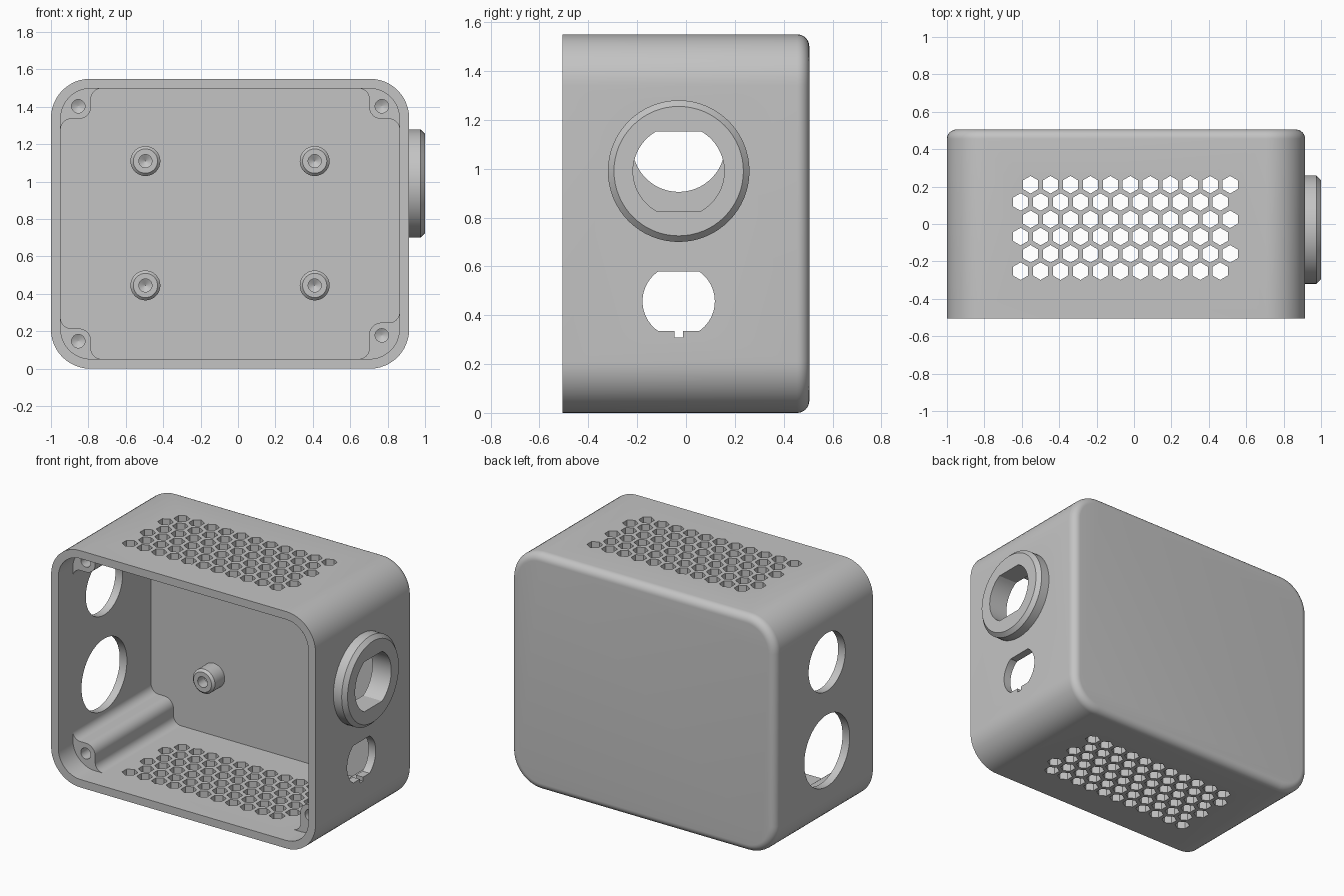
import bpy, bmesh
from math import sin, cos, pi, asin
from mathutils import Vector

if "Cube" in bpy.data.objects:
    bpy.data.objects.remove(bpy.data.objects["Cube"], do_unlink=True)

grey = bpy.data.materials.new("plain_grey")
grey.use_nodes = True
grey.diffuse_color = (0.55, 0.55, 0.55, 1)
for node in grey.node_tree.nodes:
    if node.type == 'BSDF_PRINCIPLED':
        node.inputs["Base Color"].default_value = (0.55, 0.55, 0.55, 1)


def place(axis, t, points):
    """Lift 2D points to 3D at distance t along an axis."""
    order = {'x': lambda u, v: (t, u, v), 'y': lambda u, v: (u, t, v), 'z': lambda u, v: (u, v, t)}
    return [order[axis](u, v) for u, v in points]


def solid(name, stacks):
    """Closed bodies, each lofted through a stack of equal rings."""
    bm = bmesh.new()
    for stack in stacks:
        rings = [[bm.verts.new(p) for p in ring] for ring in stack]
        n = len(rings[0])
        for a, b in zip(rings, rings[1:]):
            for i in range(n):
                j = (i + 1) % n
                bm.faces.new((a[i], a[j], b[j], b[i]))
        bm.faces.new(rings[0][::-1])
        bm.faces.new(rings[-1])
    bmesh.ops.recalc_face_normals(bm, faces=bm.faces)
    mesh = bpy.data.meshes.new(name)
    bm.to_mesh(mesh)
    bm.free()
    mesh.materials.append(grey)
    obj = bpy.data.objects.new(name, mesh)
    bpy.context.collection.objects.link(obj)
    return obj


def prism(name, axis, points, start, end):
    return solid(name, [[place(axis, start, points), place(axis, end, points)]])


def circle(u, v, r, n=64):
    return [(u + r * cos(2 * pi * i / n), v + r * sin(2 * pi * i / n)) for i in range(n)]


def lathe(name, axis, u, v, profile, n=48):
    return solid(name, [[place(axis, t, circle(u, v, r, n)) for r, t in profile]])


def rounded(corners, n=12):
    """Right-angled outline with a radius at each corner."""
    out = []
    for i, (x, y, r) in enumerate(corners):
        p = Vector((x, y))
        if r == 0:
            out.append((x, y))
            continue
        a = (Vector(corners[i - 1][:2]) - p).normalized()
        b = (Vector(corners[(i + 1) % len(corners)][:2]) - p).normalized()
        for k in range(n + 1):
            s = pi / 2 * k / n
            q = p + r * (a + b) - r * (b * cos(s) + a * sin(s))
            out.append((q.x, q.y))
    return out


def box_outline(x0, x1, z0, z1, r):
    return rounded([(x0, z0, r), (x1, z0, r), (x1, z1, r), (x0, z1, r)])


def flatted(u, v, r, h, notch=()):
    """Circle with flats at top and bottom, and an optional key notch."""
    a, n = asin(h / r), 20
    arcs = [s + a * (2 * k / n - 1) for s in (0, pi) for k in range(n + 1)]
    pts = [(r * cos(t), r * sin(t)) for t in arcs] + list(notch)
    return [(u + x, v + y) for x, y in pts]


def combine(obj, tool, operation='DIFFERENCE'):
    mod = obj.modifiers.new("join", 'BOOLEAN')
    mod.operation, mod.object, mod.solver = operation, tool, 'EXACT'
    bpy.context.view_layer.objects.active = obj
    bpy.ops.object.modifier_apply(modifier=mod.name)
    bpy.data.objects.remove(tool, do_unlink=True)


def smooth(obj):
    bpy.ops.object.select_all(action='DESELECT')
    obj.select_set(True)
    bpy.context.view_layer.objects.active = obj
    bpy.ops.object.shade_smooth_by_angle(angle=pi / 6)


LEFT, RIGHT, TOP = -1.0, 0.915, 1.55
FRONT, BACK, WALL = -0.505, 0.505, 0.052
PORT_Y = -0.03

# Outer shell with a filleted back edge
steps = [(FRONT, 0)]
for k in range(9):
    s = pi / 2 * k / 8
    steps.append((BACK - 0.05 + 0.05 * sin(s), 0.05 * (1 - cos(s))))
shell = solid("enclosure_shell", [[
    place('y', y, box_outline(LEFT + d, RIGHT - d, d, TOP - d, 0.21 - d)) for y, d in steps]])

# Raised port collar on the side wall
combine(shell, lathe("collar", 'x', PORT_Y, 0.99,
                     [(0.29, 0.89), (0.29, 0.975), (0.265, 1.0)], 64), 'UNION')

# Hollow interior, open at the front
combine(shell, prism("cavity", 'y', box_outline(
    LEFT + WALL, RIGHT - WALL, WALL, TOP - WALL, 0.16), FRONT - 0.1, BACK - 0.05))

# Side ports: two flatted holes on one wall, two round ones on the other
combine(shell, prism("collar_bore", 'x', flatted(PORT_Y, 0.99, 0.187, 0.163), 0.8, 1.1))
key = [(-0.017, -0.122), (-0.017, -0.148), (0.017, -0.148), (0.017, -0.122)]
combine(shell, prism("keyed_hole", 'x', flatted(PORT_Y, 0.457, 0.148, 0.122, key), 0.8, 1.1))
for z, r in ((1.095, 0.19), (0.515, 0.235)):
    combine(shell, prism("round_hole", 'x', circle(PORT_Y, z, r), -1.1, -0.9))

# Staggered hexagonal vents through top and bottom
pitch, vents = 0.1067, []
for row in range(6):
    for col in range(11):
        x = -0.553 + pitch * (col - 0.5 * (row % 2))
        y = 0.21 - row * pitch * 0.866
        hexagon = [(x + 0.047 * sin(pi * k / 3), y + 0.047 * cos(pi * k / 3)) for k in range(6)]
        vents.append([place('z', z, hexagon) for z in (-0.1, TOP + 0.1)])
combine(shell, solid("vents", vents))
smooth(shell)

# Corner screw posts, recessed behind the rim
POST_Y, R, F = -0.355, 0.068, 0.055
for side, sx, x_wall in (("right", 1, LEFT + WALL), ("left", -1, RIGHT - WALL)):
    for level, sz, z_wall in (("lower", 1, WALL), ("upper", -1, TOP - WALL)):
        hx = x_wall + sx * 0.094
        hz = z_wall + sz * (0.126 if (side, level) == ("left", "lower") else 0.095)
        xe, ze = hx + sx * R, hz + sz * R
        xo, zo = x_wall - sx * 0.02, z_wall - sz * 0.02
        xf, zf = xe + sx * (F + 0.001), ze + sz * (F + 0.001)
        outline = rounded([(xo, zo, 0.18), (xf, zo, 0), (xf, z_wall, 0), (xe, z_wall, F),
                           (xe, ze, R - 0.002), (x_wall, ze, F), (x_wall, zf, 0), (xo, zf, 0)])
        post = prism(f"{level}_{side}_screw_post", 'y', outline, POST_Y, BACK - 0.04)
        combine(post, lathe("screw_hole", 'y', hx, hz, [
            (0.036, POST_Y - 0.1), (0.036, POST_Y + 0.2), (0.001, POST_Y + 0.22)], 24))
        smooth(post)

# Board standoffs with blind holes on the back wall
for x, side in ((-0.495, "right"), (0.41, "left")):
    for z, level in ((0.445, "lower"), (1.11, "upper")):
        smooth(lathe(f"{level}_{side}_standoff", 'y', x, z, [
            (0.08, 0.47), (0.08, 0.355), (0.065, 0.34), (0.035, 0.34),
            (0.035, 0.41), (0.001, 0.43)], 32))
